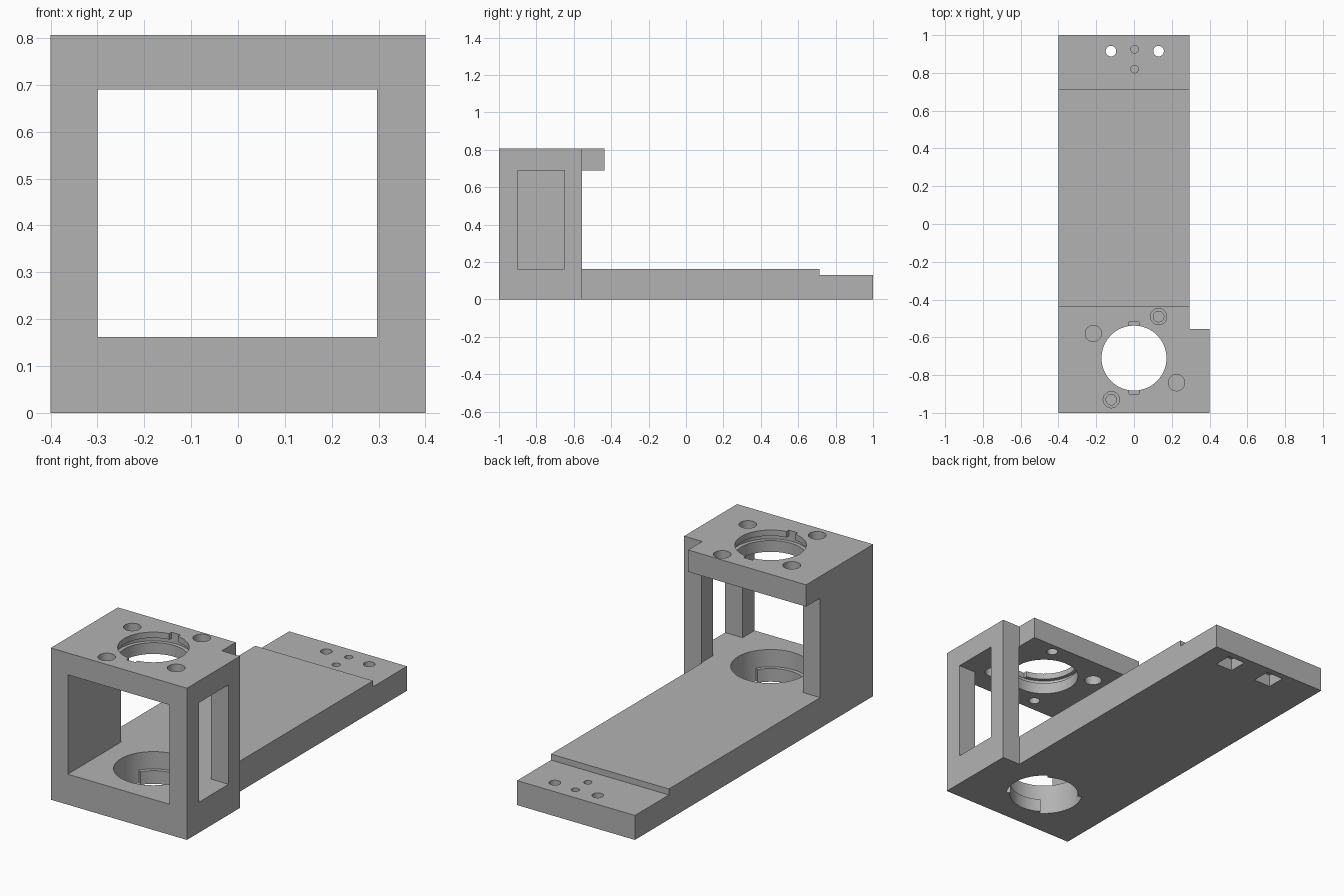
import bpy, bmesh
from math import cos, sin, tau

cube = bpy.data.objects.get("Cube")
if cube:
    bpy.data.objects.remove(cube, do_unlink=True)

SEG = 64
TOP, FLOOR, CEIL = 0.806, 0.162, 0.69
INNER = 0.293          # right edge of the long plate
BORE_Y = -0.71
OUT = 0.1              # overshoot of cutters


def prism(name, outline, z0, z1):
    """Extrude a flat outline from z0 up to z1."""
    bm = bmesh.new()
    face = bm.faces.new([bm.verts.new((x, y, z0)) for x, y in outline])
    ext = bmesh.ops.extrude_face_region(bm, geom=[face])
    top = [v for v in ext["geom"] if isinstance(v, bmesh.types.BMVert)]
    bmesh.ops.translate(bm, verts=top, vec=(0, 0, z1 - z0))
    bmesh.ops.recalc_face_normals(bm, faces=bm.faces)
    mesh = bpy.data.meshes.new(name)
    bm.to_mesh(mesh)
    bm.free()
    ob = bpy.data.objects.new(name, mesh)
    bpy.context.collection.objects.link(ob)
    return ob


def rect(x0, x1, y0, y1):
    return [(x0, y0), (x1, y0), (x1, y1), (x0, y1)]


def arc(x, y, r, first=0, last=SEG - 1):
    return [(x + r * cos(tau * i / SEG), y + r * sin(tau * i / SEG))
            for i in range(first, last + 1)]


def cut(outline, z0, z1):
    """Subtract a prism from the bracket."""
    cutter = prism("cutter", outline, z0, z1)
    cutter.hide_render = True
    mod = bracket.modifiers.new("cut", "BOOLEAN")
    mod.operation = "DIFFERENCE"
    mod.solver = "EXACT"
    mod.object = cutter
    bpy.context.view_layer.objects.active = bracket
    bpy.ops.object.modifier_apply(modifier=mod.name)
    bpy.data.objects.remove(cutter, do_unlink=True)


# Body: long plate with a corner notch, full height before cutting
bracket = prism("bracket", [(-0.4, -1), (0.4, -1), (0.4, -0.555),
                            (INNER, -0.555), (INNER, 1), (-0.4, 1)], 0, TOP)

# Space behind the tower, space under the top overhang, lowered rear step
cut(rect(-0.5, 0.5, -0.437, 1 + OUT), FLOOR, TOP + OUT)
cut(rect(-0.5, 0.5, -0.555, 0), FLOOR, CEIL)
cut(rect(-0.5, 0.5, 0.715, 1 + OUT), 0.13, TOP)

# Front opening and side window
cut(rect(-0.3, 0.297, -1 - OUT, -0.5), FLOOR, CEIL)
cut(rect(0.2, 0.5, -0.9, -0.65), FLOOR, CEIL)

# Main bore through both plates, wider seat in the lower plate
R, SEAT = 0.172, 0.192
cut(arc(0, BORE_Y, R), -OUT, TOP + OUT)
cut(arc(0, BORE_Y, SEAT), 0.07, 0.3)
for first, last in ((26, 42), (58, 74)):
    cut([(0, BORE_Y)] + arc(0, BORE_Y, SEAT, first, last), -OUT, 0.1)

# Locking groove and key slots in the upper plate
cut(arc(0, BORE_Y, SEAT), 0.75, 0.775)
cut(rect(-0.026, 0.026, BORE_Y - 0.19, BORE_Y + 0.19), 0.75, TOP + OUT)

# Plain holes and counterbored screw holes in the upper plate
for x, y in ((-0.215, -0.58), (0.225, -0.84)):
    cut(arc(x, y, 0.043), 0.6, TOP + OUT)
for x, y in ((-0.12, -0.93), (0.13, -0.49)):
    cut(arc(x, y, 0.028), 0.6, TOP + OUT)
    cut(arc(x, y, 0.043), 0.745, TOP + OUT)

# Rear mounting holes with square nut pockets below, and two blind pin holes
for x in (-0.122, 0.13):
    cut(arc(x, 0.915, 0.028), -OUT, 0.3)
    cut(rect(x - 0.05, x + 0.05, 0.865, 0.965), -OUT, 0.065)
for y in (0.925, 0.82):
    cut(arc(0.003, y, 0.02), 0.07, 0.3)

# Colour and shading
grey = bpy.data.materials.new("plain grey")
grey.use_nodes = True
colour = (0.45, 0.45, 0.45, 1)
grey.diffuse_color = colour
grey.node_tree.nodes["Principled BSDF"].inputs["Base Color"].default_value = colour
bracket.data.materials.clear()
bracket.data.materials.append(grey)
for p in bracket.data.polygons:
    p.material_index = 0
bpy.ops.object.select_all(action="DESELECT")
bracket.select_set(True)
bpy.context.view_layer.objects.active = bracket
bpy.ops.object.shade_smooth_by_angle()
